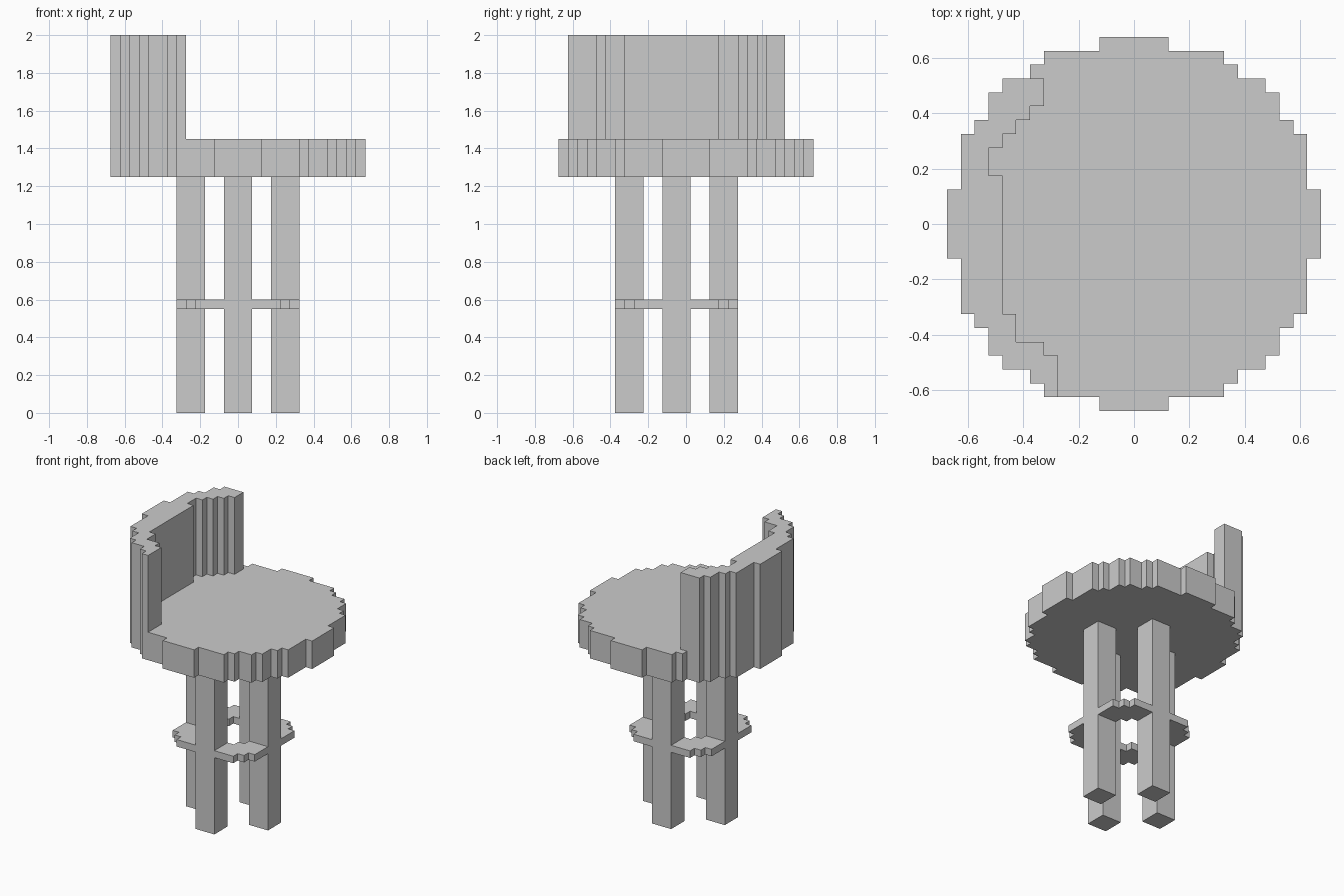
import bpy, bmesh

if "Cube" in bpy.data.objects:
    bpy.data.objects.remove(bpy.data.objects["Cube"])

def prism(name, pts, z0, z1):
    """Extrude a flat outline from z0 up to z1."""
    bm = bmesh.new()
    face = bm.faces.new([bm.verts.new((x, y, z0)) for x, y in pts])
    ext = bmesh.ops.extrude_face_region(bm, geom=[face])
    verts = [g for g in ext["geom"] if isinstance(g, bmesh.types.BMVert)]
    bmesh.ops.translate(bm, verts=verts, vec=(0, 0, z1 - z0))
    bmesh.ops.recalc_face_normals(bm, faces=bm.faces)
    mesh = bpy.data.meshes.new(name)
    bm.to_mesh(mesh)
    bm.free()
    obj = bpy.data.objects.new(name, mesh)
    bpy.context.collection.objects.link(obj)
    return obj

# Stepped disc outline: one eighth, reflected to a quarter, then all round
eighth = [(.675, .125), (.625, .125), (.625, .325), (.575, .325),
          (.575, .375), (.525, .375), (.525, .475), (.475, .475)]
quarter = eighth + [(y, x) for x, y in reversed(eighth[:-1])]
outline = (quarter
           + [(-x, y) for x, y in reversed(quarter)]
           + [(-x, -y) for x, y in quarter]
           + [(x, -y) for x, y in reversed(quarter)])

# Seat
prism("seat", outline, 1.25, 1.45)

# Backrest: outer side follows the seat edge, inner side is stepped
outer = [(x, y) for x, y in outline if x < -.3 and y < .55]
inner = [(-.275, -.625), (-.275, -.475), (-.325, -.475), (-.325, -.425),
         (-.425, -.425), (-.425, -.325), (-.475, -.325), (-.475, .175),
         (-.525, .175), (-.525, .275), (-.475, .275), (-.475, .325),
         (-.425, .325), (-.425, .375), (-.375, .375), (-.375, .425),
         (-.325, .425), (-.325, .525)]
prism("backrest", outer + inner, 1.45, 2.0)

# Four legs in a diamond, slightly forward of the seat centre
CY = -.05
h = .075
for name, x, y in (("front_leg", 0, -.25), ("back_leg", 0, .25),
                   ("left_leg", -.25, 0), ("right_leg", .25, 0)):
    y += CY
    prism(name, [(x - h, y - h), (x + h, y - h), (x + h, y + h), (x - h, y + h)], 0, 1.25)

# Footrest ring: one stepped corner piece between each pair of legs
corner = [(.075, .325), (.225, .325), (.225, .275), (.275, .275),
          (.275, .225), (.325, .225), (.325, .075), (.175, .075),
          (.175, .125), (.125, .125), (.125, .175), (.075, .175)]
for side, sx in (("left", -1), ("right", 1)):
    for end, sy in (("front", -1), ("back", 1)):
        prism(f"footrest_{end}_{side}", [(sx * x, sy * y + CY) for x, y in corner], .55, .60)
